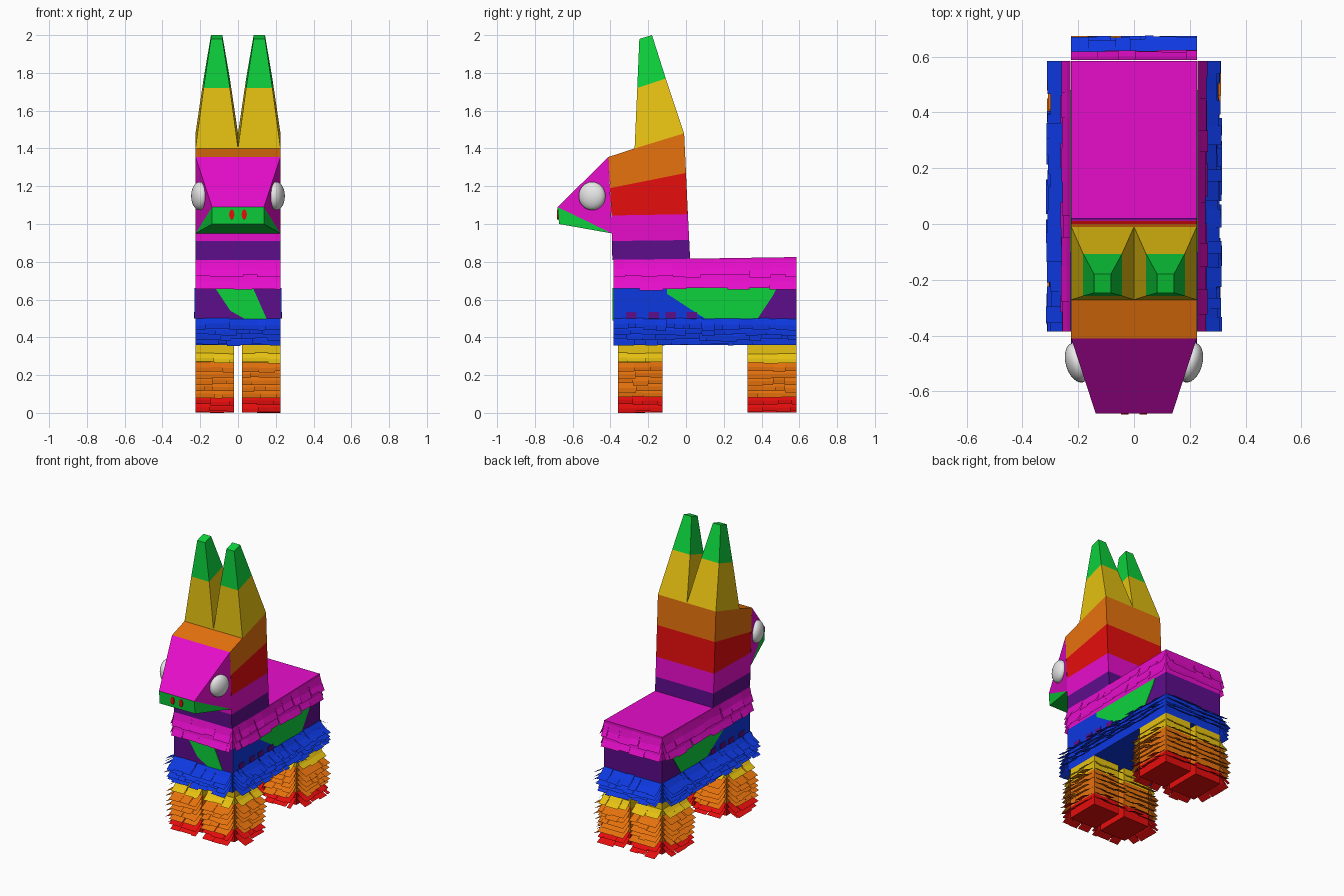
import bpy, bmesh, math, random
from mathutils import Vector

random.seed(4)
cube = bpy.data.objects.get("Cube")
if cube:
    bpy.data.objects.remove(cube, do_unlink=True)


def material(name, rgb):
    m = bpy.data.materials.new(name)
    m.use_nodes = True
    colour = (*rgb, 1)
    m.diffuse_color = colour
    m.node_tree.nodes["Principled BSDF"].inputs["Base Color"].default_value = colour
    return m


magenta = material("magenta", (0.8, 0.004, 0.6))
purple = material("purple", (0.11, 0.004, 0.26))
red = material("red", (0.8, 0.004, 0.004))
orange = material("orange", (0.8, 0.17, 0.004))
yellow = material("yellow", (0.8, 0.54, 0.006))
green = material("green", (0.004, 0.65, 0.045))
blue = material("blue", (0.004, 0.04, 0.75))
white = material("white", (0.8, 0.8, 0.8))


def build(name, verts, faces, mats, indices=None, closed=True):
    """Mesh object from points and faces, one material index per face."""
    bm = bmesh.new()
    vs = [bm.verts.new(v) for v in verts]
    for i, f in enumerate(faces):
        face = bm.faces.new([vs[k] for k in f])
        face.material_index = indices[i] if indices else 0
    if closed:
        bmesh.ops.recalc_face_normals(bm, faces=bm.faces)
    mesh = bpy.data.meshes.new(name)
    bm.to_mesh(mesh)
    bm.free()
    for m in mats:
        mesh.materials.append(m)
    ob = bpy.data.objects.new(name, mesh)
    bpy.context.collection.objects.link(ob)
    return ob


def loft(name, a, b, mat):
    """Closed solid between two matching rings."""
    n = len(a)
    faces = [tuple(range(n)), tuple(range(n, 2 * n))]
    faces += [(i, (i + 1) % n, n + (i + 1) % n, n + i) for i in range(n)]
    return build(name, list(a) + list(b), faces, [mat])


def prism_x(name, yz, lo, hi, mat):
    return loft(name, [(lo, y, z) for y, z in yz], [(hi, y, z) for y, z in yz], mat)


def prism_y(name, xz, lo, hi, mat):
    return loft(name, [(x, lo, z) for x, z in xz], [(x, hi, z) for x, z in xz], mat)


def box(name, x0, x1, y0, y1, z0, z1, mat):
    return prism_x(name, [(y0, z0), (y1, z0), (y1, z1), (y0, z1)], x0, x1, mat)


def fringe(name, walls, rows, out, drop, widths, mat):
    """Rows of thin paper flaps flaring from walls (start, end, outward)."""
    verts, faces = [], []
    for start, end, normal in walls:
        a, b, n = Vector((*start, 0)), Vector((*end, 0)), Vector((*normal, 0))
        length = (b - a).length
        along = (b - a) / length
        for z in rows:
            s = 0
            while s < length - 0.001:
                e = min(length, s + random.uniform(*widths))
                if length - e < 0.02:
                    e = length
                o, d = out * random.uniform(0.8, 1.08), drop * random.uniform(0.88, 1.05)
                top = z + random.uniform(-0.004, 0.004)
                k = len(verts)
                for u, v in ((0, 0), (0.4, 0.55), (1, 1)):
                    for t in (s, e):
                        p = a + along * t + n * (0.003 + o * u)
                        verts.append((p.x, p.y, max(0.0, top - d * v)))
                for j in (k, k + 2):
                    f = (j, j + 1, j + 3, j + 2)
                    facing = along.cross(Vector((0, 0, 1))).dot(n)
                    faces.append(f[::-1] if facing > 0 else f)
                s = e
    # flip so every flap faces outward and up
    return build(name, verts, [f[::-1] for f in faces], [mat], closed=False)


def walls_of(x0, x1, y0, y1, sides):
    every = {"front": ((x0, y0), (x1, y0), (0, -1)), "back": ((x0, y1), (x1, y1), (0, 1)),
             "left": ((x1, y0), (x1, y1), (1, 0)), "right": ((x0, y0), (x0, y1), (-1, 0))}
    return [every[s] for s in sides]


# Body in three bands
W, FRONT, BACK = 0.225, -0.385, 0.585
box("body_lower", -W, W, FRONT, BACK, 0.36, 0.5, blue)
box("body_middle", -W, W, FRONT, BACK, 0.5, 0.66, purple)
prism_x("body_upper", [(FRONT, 0.66), (BACK, 0.66), (BACK, 0.825), (FRONT, 0.81)], -W, W, magenta)

# Body fringes
body_walls = walls_of(-W, W, FRONT, BACK, ("front", "back", "left", "right"))
fringe("upper_fringe", body_walls, (0.81, 0.742), 0.034, 0.088, (0.06, 0.13), magenta)
fringe("lower_fringe", body_walls, (0.5, 0.472, 0.445, 0.418), 0.082, 0.06, (0.03, 0.09), blue)

# Coloured paper patches on the sides and chest
for name, s in (("left", 1), ("right", -1)):
    lo, hi = s * W, s * (W + 0.004)
    prism_x(name + "_green_patch", [(-0.1, 0.63), (-0.1, 0.66), (0.48, 0.66), (0.46, 0.62),
                                    (0.38, 0.5), (0.1, 0.5)], lo, hi, green)
    prism_x(name + "_blue_patch", [(FRONT, 0.5), (0.1, 0.5), (-0.1, 0.63), (-0.1, 0.66),
                                   (FRONT, 0.66)], lo, hi, blue)
    for y in (-0.29, -0.17, -0.08, 0.03):
        box(name + "_purple_tab", lo, s * (W + 0.008), y - 0.028, y + 0.028, 0.5, 0.535, purple)
prism_y("chest_green_patch", [(-0.12, 0.66), (0.08, 0.66), (0.155, 0.49), (0.05, 0.49),
                              (-0.04, 0.54)], FRONT - 0.004, FRONT, green)

# Legs with fringes on the three open sides
for end, y0, y1 in (("front", -0.36, -0.125), ("back", 0.325, 0.585)):
    for side, s in (("left", 1), ("right", -1)):
        x0, x1 = sorted((s * 0.022, s * W))
        leg = f"{end}_{side}_leg"
        for part, z0, z1, mat in (("foot", 0.003, 0.085, red), ("shin", 0.085, 0.26, orange),
                                  ("top", 0.26, 0.36, yellow)):
            box(f"{leg}_{part}", x0, x1, y0, y1, z0, z1, mat)
        walls = walls_of(x0, x1, y0, y1, ("front", "back", side))
        fringe(leg + "_yellow_fringe", walls, (0.315,), 0.06, 0.05, (0.05, 0.1), yellow)
        fringe(leg + "_orange_fringe", walls, (0.27, 0.235, 0.2, 0.165, 0.13), 0.08, 0.052,
               (0.04, 0.1), orange)
        fringe(leg + "_red_fringe", walls, (0.09, 0.055), 0.078, 0.05, (0.05, 0.11), red)

# Neck bands, bottom to top
rings = [((-0.39, 0.81), (0.022, 0.81)), ((-0.392, 0.91), (0.017, 0.915)),
         ((-0.395, 1.045), (0.01, 1.052)), ((-0.402, 1.19), (0.0, 1.27))]
names = (("neck_base", purple), ("neck_lower", magenta), ("neck_middle", red))
for (name, mat), low, high in zip(names, rings, rings[1:]):
    prism_x(name, [low[0], low[1], high[1], high[0]], -W, W, mat)
prism_x("neck_top", [rings[3][0], rings[3][1], (-0.01, 1.48), (-0.272, 1.4), (-0.41, 1.355)],
        -W, W, orange)

# Snout: magenta above, green mouth below
N = 0.137
snout = [(s * w, y, z) for w, y, z in ((W, -0.41, 1.355), (W, -0.392, 0.95),
                                       (N, -0.68, 1.09), (N, -0.672, 1.0)) for s in (-1, 1)]
build("snout", snout, [(0, 1, 5, 4), (0, 4, 2), (1, 5, 3), (4, 5, 7, 6), (4, 6, 2), (5, 7, 3),
                       (2, 3, 7, 6), (0, 1, 3, 2)], [magenta, green], [0, 0, 0, 1, 1, 1, 1, 0])

# Ears, nostrils and eyes
for side, s in (("left", 1), ("right", -1)):
    base, middle, tip = [
        [(s * a, f, zf), (s * b, f, zf), (s * b, r, zr), (s * a, r, zr)]
        for a, b, f, zf, r, zr in ((0.0, W, -0.272, 1.4, -0.01, 1.48),
                                   (0.043, 0.182, -0.258, 1.72, -0.107, 1.77),
                                   (0.083, 0.143, -0.247, 1.98, -0.18, 2.0))]
    loft(side + "_ear", base, middle, yellow)
    loft(side + "_ear_tip", middle, tip, green)
    oval = [(s * 0.033 + 0.014 * math.cos(k * math.tau / 12), 1.05 + 0.027 * math.sin(k * math.tau / 12))
            for k in range(12)]
    prism_y(side + "_nostril", oval, -0.682, -0.673, red)
    bpy.ops.mesh.primitive_uv_sphere_add(segments=24, ring_count=16, radius=1,
                                         location=(s * 0.203, -0.497, 1.148),
                                         rotation=(0, 0, -s * math.radians(16)))
    eye = bpy.context.object
    eye.name = side + "_eye"
    eye.scale = (0.042, 0.073, 0.075)
    eye.data.materials.append(white)
    bpy.ops.object.shade_smooth()
